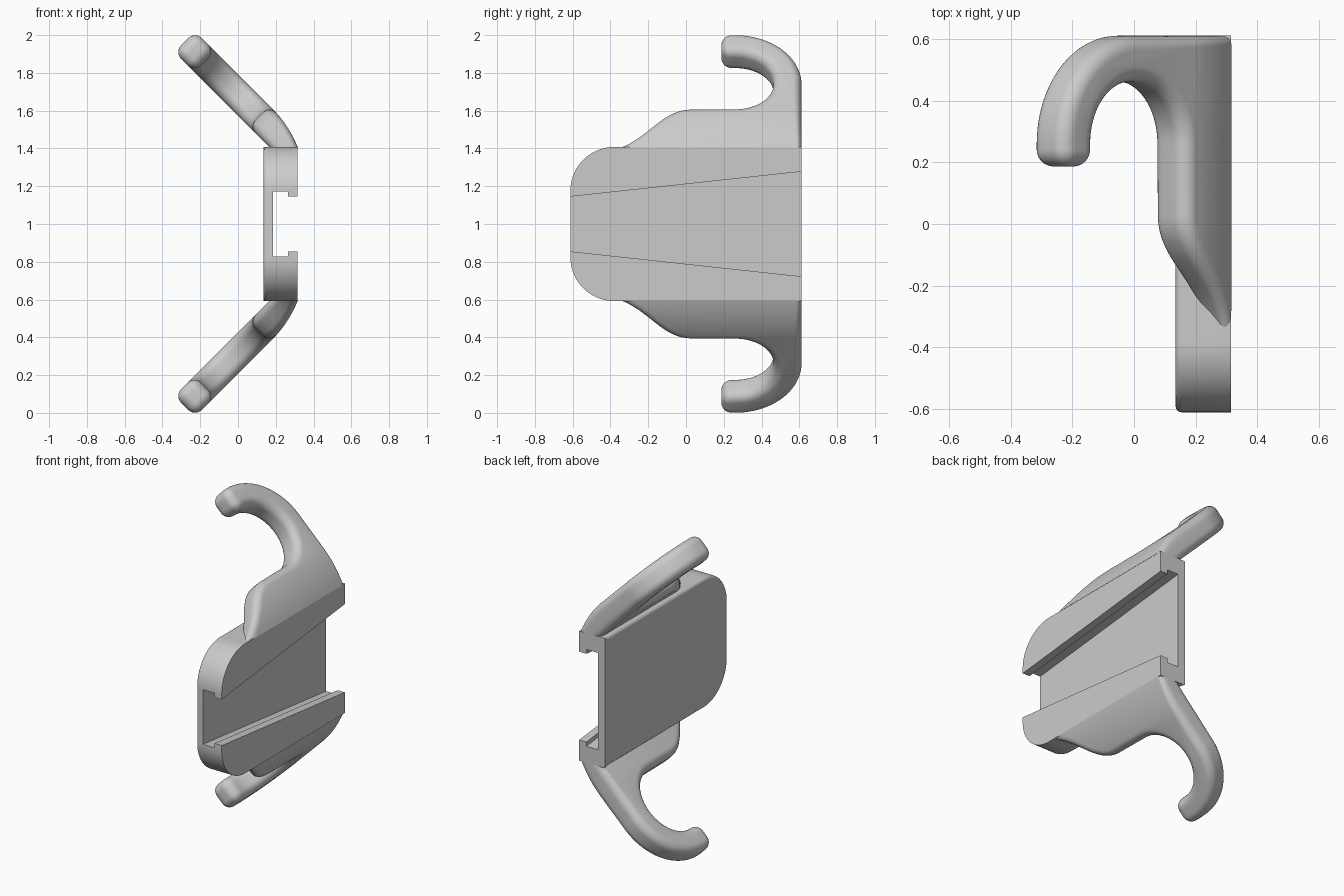
import bpy, bmesh, math
from mathutils import Vector

if "Cube" in bpy.data.objects:
    bpy.data.objects.remove(bpy.data.objects["Cube"])

R2 = math.sqrt(2)


def arc(cx, cy, r, a0, a1, n):
    pts = []
    for i in range(n + 1):
        a = math.radians(a0 + (a1 - a0) * i / n)
        pts.append(Vector((cx + r * math.cos(a), cy + r * math.sin(a))))
    return pts


def bezier(p, n):
    p = [Vector(q) for q in p]
    return [p[0] * (1 - t) ** 3 + p[1] * 3 * t * (1 - t) ** 2 + p[2] * 3 * t * t * (1 - t) + p[3] * t ** 3
            for t in [i / n for i in range(n + 1)]]


def inset(pts, d):
    # move a counter-clockwise outline inward
    out = []
    for i, p in enumerate(pts):
        t = (pts[(i + 1) % len(pts)] - pts[i - 1]).normalized()
        out.append(p + Vector((-t.y, t.x)) * d)
    return out


def loft(rings):
    bm = bmesh.new()
    vs = [[bm.verts.new(c) for c in ring] for ring in rings]
    n = len(vs[0])
    for a, b in zip(vs, vs[1:]):
        for i in range(n):
            j = (i + 1) % n
            bm.faces.new((a[i], a[j], b[j], b[i]))
    bm.faces.new(vs[0][::-1])
    bm.faces.new(vs[-1])
    bmesh.ops.recalc_face_normals(bm, faces=bm.faces)
    return bm


def make(name, bm):
    me = bpy.data.meshes.new(name)
    bm.to_mesh(me)
    bm.free()
    ob = bpy.data.objects.new(name, me)
    bpy.context.collection.objects.link(ob)
    return ob


def smooth(ob, deg):
    bpy.ops.object.select_all(action='DESELECT')
    ob.select_set(True)
    bpy.context.view_layer.objects.active = ob
    bpy.ops.object.shade_smooth_by_angle(angle=math.radians(deg))


# mounting plate: rounded at the front end, square at the back
H, RC, YB = 0.408, 0.232, 0.612
outline = [Vector((YB, 1 - H)), Vector((YB, 1 + H)), Vector((0.58, 1 + H))]
outline += arc(-YB + RC, 1 + H - RC, RC, 90, 180, 20)
outline += arc(-YB + RC, 1 - H + RC, RC, 180, 270, 20)
outline.append(Vector((0.58, 1 - H)))
rings = []
for k in range(5):
    a = math.pi / 2 * k / 4
    soft = inset(outline, 0.02 * (1 - math.sin(a)))
    x = 0.135 + 0.02 * (1 - math.cos(a))
    rings.append([(x, *(o if o.x > 0.6 else s)) for o, s in zip(outline, soft)])
rings.append([(0.315, *o) for o in outline])
plate = make("mounting_plate", loft(rings))

# tapered undercut slot
slot_rings = []
for y in (-0.65, 0.65):
    w = 0.145 + 0.1325 * (y + YB) / (2 * YB)
    u = w + 0.027
    prof = [(0.185, u), (0.265, u), (0.265, w), (0.35, w)]
    prof += [(x, -z) for x, z in prof[::-1]]
    slot_rings.append([(x, y, 1 + z) for x, z in prof])
cutter = make("slot_cutter", loft(slot_rings))
cutter.hide_render = True
cutter.hide_viewport = True
mod = plate.modifiers.new("slot", 'BOOLEAN')
mod.operation = 'DIFFERENCE'
mod.solver = 'EXACT'
mod.object = cutter
bpy.context.view_layer.objects.active = plate
bpy.ops.object.modifier_apply(modifier="slot")
bpy.data.objects.remove(cutter)
smooth(plate, 30)

# hook outline in its own slanted plane: (y, distance up the slope)
CY, CU, RO, RI = 0.26, 1.237, 0.352, 0.203
TIP, TR = 0.187, 0.056
hook = [Vector((YB, 0.66))]
hook += arc(CY, CU, RO, 0, 90, 32)
hook += arc(TIP + TR, CU + RO - TR, TR, 90, 180, 10)
hook += arc(TIP + TR, CU + RI + TR, TR, 180, 270, 10)
hook += arc(CY, CU, RI, 90, -90, 48)
hook += bezier([(0.03, 1.032), (-0.12, 1.032), (-0.17, 0.87), (-0.34, 0.79)], 24)
hook += [Vector((-0.44, 0.74)), Vector((-0.44, 0.66))]

HALF, FIL, SEG = 0.0775, 0.05, 8
rings = []
for side in (-1, 1):
    for k in range(SEG + 1):
        a = math.pi / 2 * (SEG - k if side < 0 else k) / SEG
        d = side * (HALF - FIL + FIL * math.sin(a))
        rings.append([(p.x, p.y, d) for p in inset(hook, FIL * (1 - math.cos(a)))])


def bend(c):
    # slope the hook at 45 degrees and curve its outer face into the plate
    y, u, d = c
    t = max(0, (1.01 - u) / 0.236)
    p = 1.19 + d - 0.048 * t * t * (d + HALF) / (2 * HALF)
    return Vector(((p - u) / R2, y, (p + u) / R2))


for name, flip in (("upper_hook", False), ("lower_hook", True)):
    bm = loft(rings)
    for i in range(13):
        bmesh.ops.bisect_plane(bm, geom=bm.verts[:] + bm.edges[:] + bm.faces[:],
                               plane_co=(0, 0.725 + 0.024 * i, 0), plane_no=(0, 1, 0))
    for v in bm.verts:
        v.co = bend(v.co)
    # trim at the plate edge and close the end
    res = bmesh.ops.bisect_plane(bm, geom=bm.verts[:] + bm.edges[:] + bm.faces[:],
                                 plane_co=(0, 0, 1.406), plane_no=(0, 0, 1), clear_inner=True)
    cut = [e for e in res["geom_cut"] if isinstance(e, bmesh.types.BMEdge)]
    bmesh.ops.holes_fill(bm, edges=cut, sides=0)
    if flip:
        for v in bm.verts:
            v.co.z = 2 - v.co.z
    bmesh.ops.recalc_face_normals(bm, faces=bm.faces)
    smooth(make(name, bm), 35)
